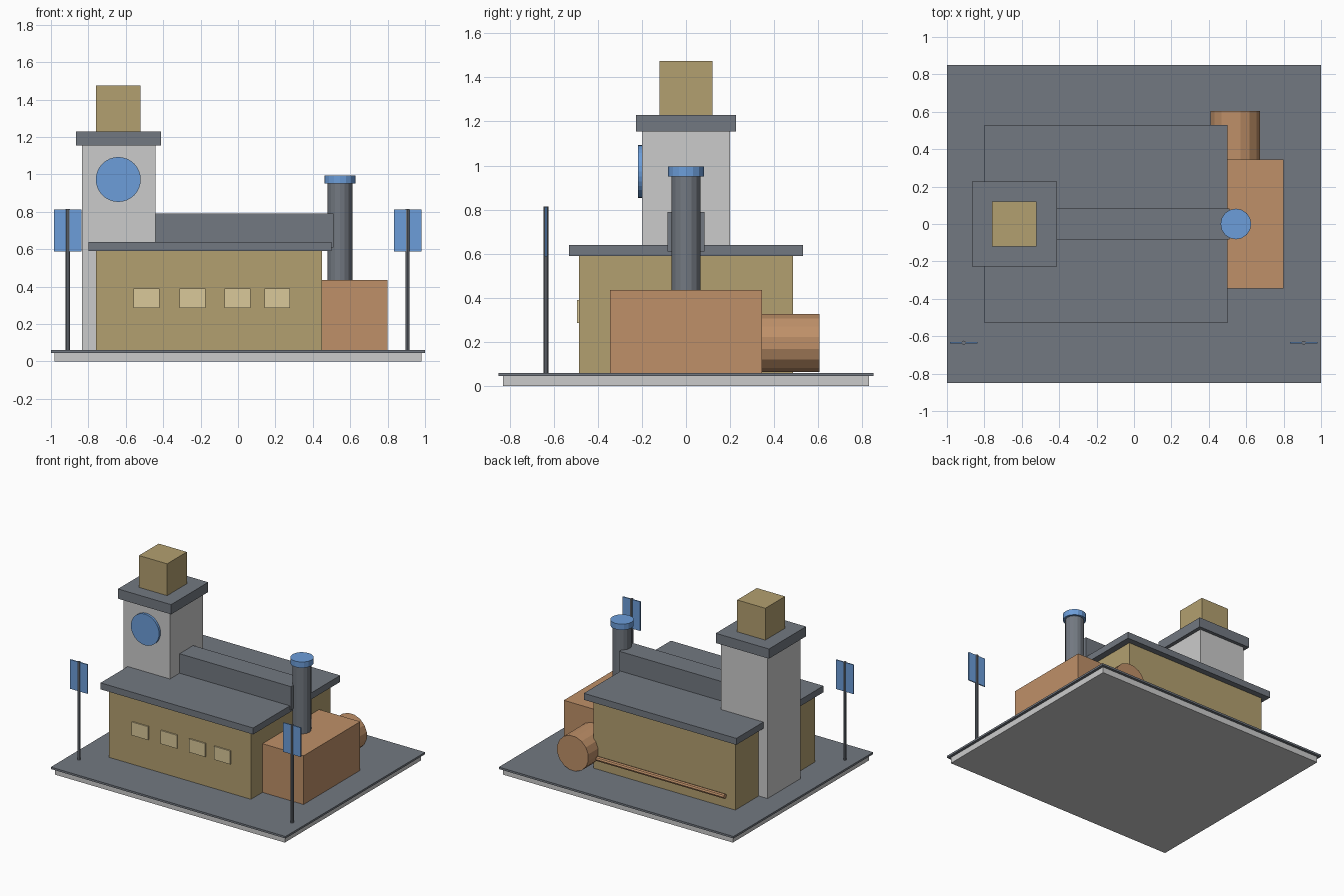
import bpy
from math import pi

if "Cube" in bpy.data.objects:
    bpy.data.objects.remove(bpy.data.objects["Cube"])


def material(name, rgb):
    m = bpy.data.materials.new(name)
    m.diffuse_color = (*rgb, 1)
    m.use_nodes = True
    m.node_tree.nodes["Principled BSDF"].inputs["Base Color"].default_value = m.diffuse_color
    return m


SLATE = material("slate", (0.17, 0.19, 0.22))
TAN = material("tan", (0.45, 0.35, 0.16))
PALE = material("pale_tan", (0.70, 0.58, 0.32))
COPPER = material("copper", (0.52, 0.28, 0.14))
BLUE = material("blue", (0.15, 0.34, 0.70))


def finish(name, mat):
    o = bpy.context.object
    o.name = name
    if mat:
        o.data.materials.append(mat)
    return o


def box(name, x, y, z, mat=None):
    """Box given by its (min, max) range on each axis."""
    bpy.ops.mesh.primitive_cube_add(size=1, location=[sum(r) / 2 for r in (x, y, z)])
    o = finish(name, mat)
    o.scale = [r[1] - r[0] for r in (x, y, z)]
    bpy.ops.object.transform_apply(location=False, rotation=False, scale=True)
    return o


def cyl(name, centre, radius, length, mat, sides=16, rot=(0, 0, 0)):
    bpy.ops.mesh.primitive_cylinder_add(vertices=sides, radius=radius, depth=length,
                                        location=centre, rotation=rot)
    return finish(name, mat)


# Ground plinth
box("plinth", (-0.98, 0.98), (-0.83, 0.83), (0, 0.045))
box("paving", (-1, 1), (-0.85, 0.85), (0.045, 0.06), SLATE)

# Main hall with flat roof and raised ridge
box("hall", (-0.76, 0.45), (-0.485, 0.485), (0.06, 0.59), TAN)
box("hall_roof", (-0.80, 0.50), (-0.53, 0.53), (0.59, 0.64), SLATE)
box("roof_ridge", (-0.45, 0.51), (-0.083, 0.083), (0.61, 0.79), SLATE)
for i, x in enumerate((-0.49, -0.243, -0.003, 0.21)):
    box(f"window_{i + 1}", (x - 0.069, x + 0.069), (-0.495, -0.475), (0.287, 0.39), PALE)

# Clock tower
box("tower", (-0.835, -0.44), (-0.2, 0.2), (0.06, 1.155))
box("tower_cornice", (-0.865, -0.412), (-0.226, 0.226), (1.155, 1.23), SLATE)
box("belfry", (-0.76, -0.52), (-0.12, 0.12), (1.23, 1.475), TAN)
cyl("clock_face", (-0.64, -0.206, 0.973), 0.12, 0.024, BLUE, 32, (pi / 2, 0, 0))

# Boiler house, chimney, tank and rear pipe
box("boiler_house", (0.45, 0.80), (-0.345, 0.345), (0.06, 0.435), COPPER)
cyl("chimney", (0.545, 0, 0.695), 0.066, 0.52, SLATE)
cyl("chimney_cap", (0.545, 0, 0.973), 0.082, 0.045, BLUE)
cyl("tank", (0.542, 0.47, 0.195), 0.135, 0.27, COPPER, 16, (pi / 2, pi / 16, 0))
cyl("rear_pipe", (-0.14, 0.503, 0.152), 0.018, 1.09, COPPER, 8, (0, pi / 2, 0))

# Sign posts on the front corners
for side, x in (("left", -0.91), ("right", 0.907)):
    cyl(f"{side}_post", (x, -0.635, 0.4375), 0.011, 0.755, SLATE, 8)
    box(f"{side}_sign", (x - 0.074, x + 0.074), (-0.639, -0.631), (0.587, 0.812), BLUE)
